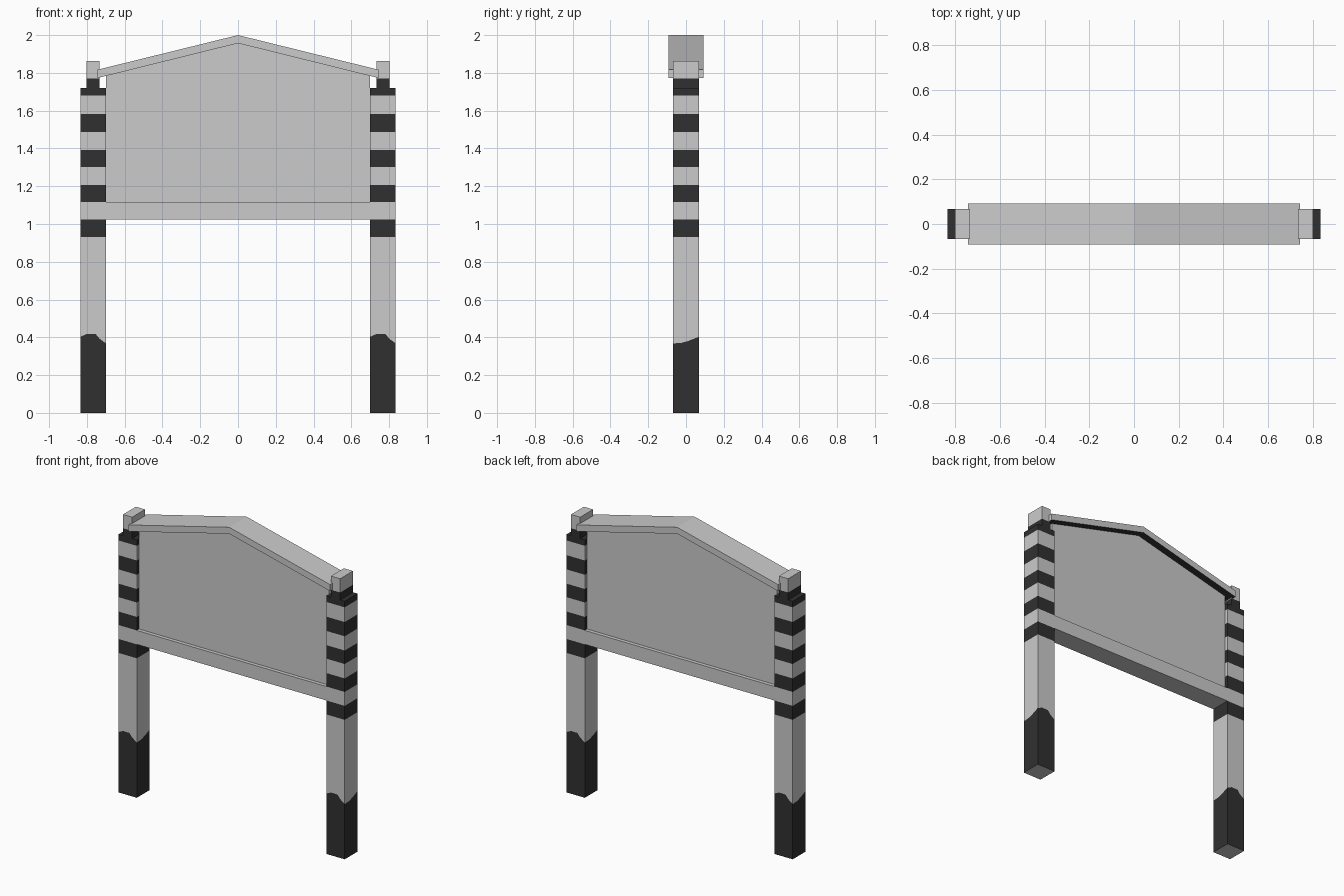
import bpy, bmesh

if "Cube" in bpy.data.objects:
    bpy.data.objects.remove(bpy.data.objects["Cube"])


def mat(name, v):
    m = bpy.data.materials.new(name)
    m.diffuse_color = (v, v, v, 1)
    m.use_nodes = True
    m.node_tree.nodes["Principled BSDF"].inputs["Base Color"].default_value = m.diffuse_color
    return m


LIGHT = mat("light grey", 0.6)
DARK = mat("dark grey", 0.03)
HALF = 0.0675          # half thickness of posts and beam


def finish(name, bm):
    me = bpy.data.meshes.new(name)
    bmesh.ops.recalc_face_normals(bm, faces=bm.faces)
    bm.to_mesh(me)
    bm.free()
    me.materials.append(LIGHT)
    me.materials.append(DARK)
    ob = bpy.data.objects.new(name, me)
    bpy.context.collection.objects.link(ob)
    return ob


def slab(name, profile, hy, dark_rule=None):
    """Extrude an x/z outline between y = -hy and y = hy."""
    bm = bmesh.new()
    f = bm.faces.new([bm.verts.new((x, -hy, z)) for x, z in profile])
    ext = bmesh.ops.extrude_face_region(bm, geom=[f], use_keep_orig=True)
    for v in ext["geom"]:
        if isinstance(v, bmesh.types.BMVert):
            v.co.y = hy
    bmesh.ops.recalc_face_normals(bm, faces=bm.faces)
    if dark_rule:
        for f in bm.faces:
            f.material_index = int(dark_rule(f))
    return finish(name, bm)


def box(name, x0, x1, z0, z1, hy, dark_rule=None):
    return slab(name, [(x0, z0), (x1, z0), (x1, z1), (x0, z1)], hy, dark_rule)


def post(name, cx):
    # half the outline with the wavy paint height; the other half is it turned 180 degrees
    h = HALF
    half = [(-h, -h, .403), (-.5 * h, -h, .418), (.2 * h, -h, .418), (.5 * h, -h, .393),
            (h, -h, .368), (h, -.4 * h, .37), (h, .2 * h, .381)]
    outline = half + [(-x, -y, z) for x, y, z in half]
    levels = [0, None, .93, 1.023, 1.116, 1.206, 1.302, 1.392, 1.487, 1.582, 1.68, 1.72]
    bm = bmesh.new()
    rings = [[bm.verts.new((cx + x, y, w if z is None else z)) for x, y, w in outline]
             for z in levels]
    n = len(outline)
    # alternate dark and light bands
    for k in range(len(rings) - 1):
        a, b = rings[k], rings[k + 1]
        for i in range(n):
            j = (i + 1) % n
            f = bm.faces.new((a[i], a[j], b[j], b[i]))
            f.material_index = 1 - k % 2
    bm.faces.new(rings[0])
    bm.faces.new(rings[-1]).material_index = 1
    return finish(name, bm)


# Striped posts with dark necks and light caps
for side, s in (("left", -1), ("right", 1)):
    c = s * 0.767
    post(side + "_post", c)
    box(side + "_neck", c - .034, c + .034, 1.72, 1.77, HALF, lambda f: True)
    box(side + "_cap", c - .034, c + .034, 1.77, 1.862, HALF)

# Cross beam flush with the posts
box("cross_beam", -.70, .70, 1.023, 1.116, HALF)

# Recessed sign panel
slab("sign_panel", [(-.70, 1.116), (.70, 1.116), (.70, 1.785), (0, 1.957), (-.70, 1.785)], .043)

# Gabled roof with dark underside
slab("roof", [(-.743, 1.773), (0, 1.957), (.743, 1.773), (.743, 1.817), (0, 2.0), (-.743, 1.817)],
     .092, lambda f: f.normal.z < -.5)
